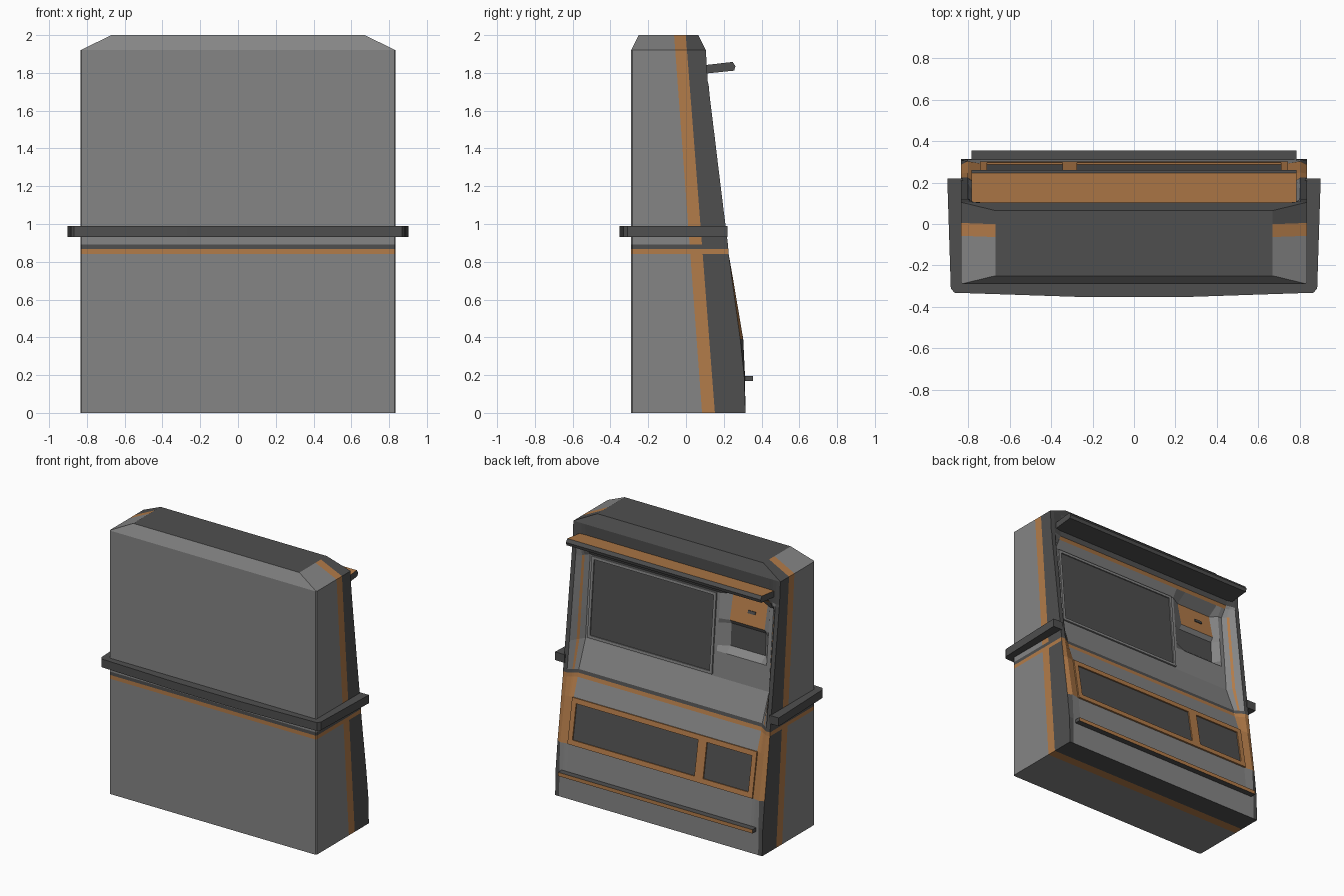
import bpy, bmesh
from mathutils import Vector

if "Cube" in bpy.data.objects:
    bpy.data.objects.remove(bpy.data.objects["Cube"])


def material(name, rgb):
    m = bpy.data.materials.new(name)
    m.diffuse_color = (*rgb, 1)
    m.use_nodes = True
    m.node_tree.nodes["Principled BSDF"].inputs["Base Color"].default_value = m.diffuse_color
    return m


GREY, DARK, ORANGE = 0, 1, 2
MATS = [material("grey", (0.235, 0.235, 0.235)), material("dark", (0.078, 0.078, 0.078)),
        material("orange", (0.45, 0.2, 0.067))]


def finish(bm, name, pick):
    bmesh.ops.recalc_face_normals(bm, faces=bm.faces)
    for f in bm.faces:
        f.material_index = pick(f.calc_center_median(), f.normal)
    me = bpy.data.meshes.new(name)
    bm.to_mesh(me)
    bm.free()
    for m in MATS:
        me.materials.append(m)
    ob = bpy.data.objects.new(name, me)
    bpy.context.collection.objects.link(ob)
    return ob


def loft(sections):
    # joins matching closed rings of points and caps both ends
    bm = bmesh.new()
    rings = [[bm.verts.new(p) for p in s] for s in sections]
    n = len(rings[0])
    for a, b in zip(rings, rings[1:]):
        for i in range(n):
            j = (i + 1) % n
            bm.faces.new((a[i], a[j], b[j], b[i]))
    bm.faces.new(rings[0])
    bm.faces.new(rings[-1])
    return bm


def prism_x(name, profile, x0, x1, pick):
    return finish(loft([[(x, y, z) for y, z in profile] for x in (x0, x1)]), name, pick)


def panel(name, x0, x1, a, b, t, mat):
    # slab of thickness t standing on the slanted line a-b in the yz plane
    a, b = Vector(a), Vector(b)
    d = (b - a).normalized()
    n = Vector((d.y, -d.x))
    prof = [a - n * 0.01, b - n * 0.01, b + n * t, a + n * t]
    return prism_x(name, prof, x0, x1, lambda c, nn: mat)


def frame(name, x0, x1, a, b, w, t, mat):
    a, b = Vector(a), Vector(b)
    d = (b - a).normalized() * w
    panel(name + "_bottom", x0, x1, a, a + d, t, mat)
    panel(name + "_top", x0, x1, b - d, b, t, mat)
    panel(name + "_side_1", x0, x0 + w, a + d, b - d, t, mat)
    panel(name + "_side_2", x1 - w, x1, a + d, b - d, t, mat)


# cabinet: one loft across x, outer cheek -> recessed console -> outer cheek
Z = [0, .2, .39, .71, .84, .892, 1.09, 1.27, 1.31, 1.47, 1.50, 1.68, 1.735, 1.755, 1.92, 2]
A = [.315, .308, .287, .243, .226, .222, .197, .175, .170, .151, .147, .125, .12, .115, .105, .065]
B = A[:1] + [.312, .303, .249] + A[4:]
C = [.315, .312, .292, .237, .19, .178, .10, .085, .082, .067, .064, .047, .085, .10, .105, .065]
E = C[:8] + [.035, .025, .045, .005] + C[12:]


def mix(p, q, t):
    return [u + (v - u) * t for u, v in zip(p, q)]


def section(x, ys):
    return [(x, y, z) for y, z in zip(ys, Z)] + [(x, -.25, 2), (x, -.29, 1.92), (x, -.29, 0)]


edge = [(.835, A), (.803, B), (.775, mix(B, C, .45)), (.764, mix(B, C, .63)), (.74, C)]
secs = [(-x, p) for x, p in edge]
secs += [(-.71, C), (-.665, E), (-.385, E), (-.31, C)] + edge[::-1]
bm = loft([section(x, p) for x, p in secs])
bmesh.ops.recalc_face_normals(bm, faces=bm.faces)


def cut(co, no, trim=False, faces=None):
    fs = list(bm.faces) if faces is None else faces
    es = {e for f in fs for e in f.edges}
    vs = {v for f in fs for v in f.verts}
    r = bmesh.ops.bisect_plane(bm, geom=list(vs) + list(es) + fs, dist=1e-5, plane_co=co,
                               plane_no=no, clear_outer=trim)
    if trim:
        bmesh.ops.holes_fill(bm, edges=[g for g in r["geom_cut"] if isinstance(g, bmesh.types.BMEdge)])
        bmesh.ops.recalc_face_normals(bm, faces=bm.faces)


# top shoulders and rear vertical edges
for s in (-1, 1):
    cut((s * .67, 0, 2), (s * .08, 0, .165), True)
    cut((s * .828, -.29, 1), (s, -1, 0), True)
# lines for the coloured bands
for z in (.84, .868, .892):
    cut((0, 0, z), (0, 0, 1))
for y0, k in ((.085, .074), (.153, .077)):
    outer = [f for f in bm.faces if abs(f.normal.x) > .6 and abs(f.calc_center_median().x) > .83
             or f.calc_center_median().z > 1.92 and abs(f.normal.x) > .25 or f.normal.z < -.9
             and f.calc_center_median().z < .01]
    cut((0, y0, 0), (0, 1, k), faces=outer)


def cabinet_colour(c, n):
    ax = abs(c.x)
    if .84 < c.z < .868:
        return ORANGE
    if .868 < c.z < .892:
        return DARK
    if (ax > .83 and abs(n.x) > .6) or (c.z > 1.92 and abs(n.x) > .25) or c.z < .01:
        if c.y + .074 * c.z < .085:
            return GREY
        return ORANGE if c.y + .077 * c.z < .153 else DARK
    if n.z > .9 or (c.z > 1.755 and n.y > 0):
        return DARK
    if n.y < -.5:
        return GREY
    if ax > .803:
        return ORANGE if .39 < c.z < .84 else DARK
    if ax > .74:
        if .39 < c.z < .84 or (.892 < c.z < 1.7 and .764 < ax < .775):
            return ORANGE
        return GREY
    if 1.735 < c.z < 1.755:
        return ORANGE
    if -.665 < c.x < -.385:
        if 1.31 < c.z < 1.47:
            return DARK
        if 1.5 < c.z < 1.68:
            return ORANGE
    return GREY


finish(bm, "cabinet", cabinet_colour)

# main screen with raised border
lo, hi = (.0975, 1.115), (.049, 1.66)
panel("screen", -.265, .70, lo, hi, .004, DARK)
frame("screen_border", -.285, .72, (.099, 1.10), (.0475, 1.675), .02, .012, GREY)

# slot in the dispenser
panel("dispenser_slot", -.58, -.52, (.0272, 1.58), (.0228, 1.60), .006, DARK)

# lower display windows in an orange frame
lo, hi = Vector((.292, .39)), Vector((.237, .71))
panel("lower_windows", -.72, .72, lo.lerp(hi, .06), lo.lerp(hi, .94), .002, DARK)
frame("lower_frame", -.745, .745, lo, hi, .036, .011, ORANGE)
panel("lower_divider", -.345, -.275, lo.lerp(hi, .1), lo.lerp(hi, .9), .011, ORANGE)

# awning over the screen
prism_x("awning", [(.09, 1.795), (.255, 1.812), (.262, 1.835), (.247, 1.858), (.09, 1.84)],
        -.785, .785, lambda c, n: ORANGE if n.z > .8 else DARK)

# foot rail
prism_x("foot_rail", [(.30, .168), (.355, .168), (.355, .195), (.30, .195)],
        -.785, .785, lambda c, n: ORANGE if n.y > .5 else DARK)

# wrap-round bumper, slightly bowed along the rear
out = [(.902, .22), (.885, -.31), (.868, -.332), (.27, -.352)]
inn = [(.825, .22), (.825, -.265), (.81, -.28), (.27, -.285)]
ring = lambda z: [(-x, y, z) for x, y in out] + [(x, y, z) for x, y in out[::-1]] + \
    [(x, y, z) for x, y in inn] + [(-x, y, z) for x, y in inn[::-1]]
finish(loft([ring(.93), ring(.99)]), "bumper", lambda c, n: DARK)
